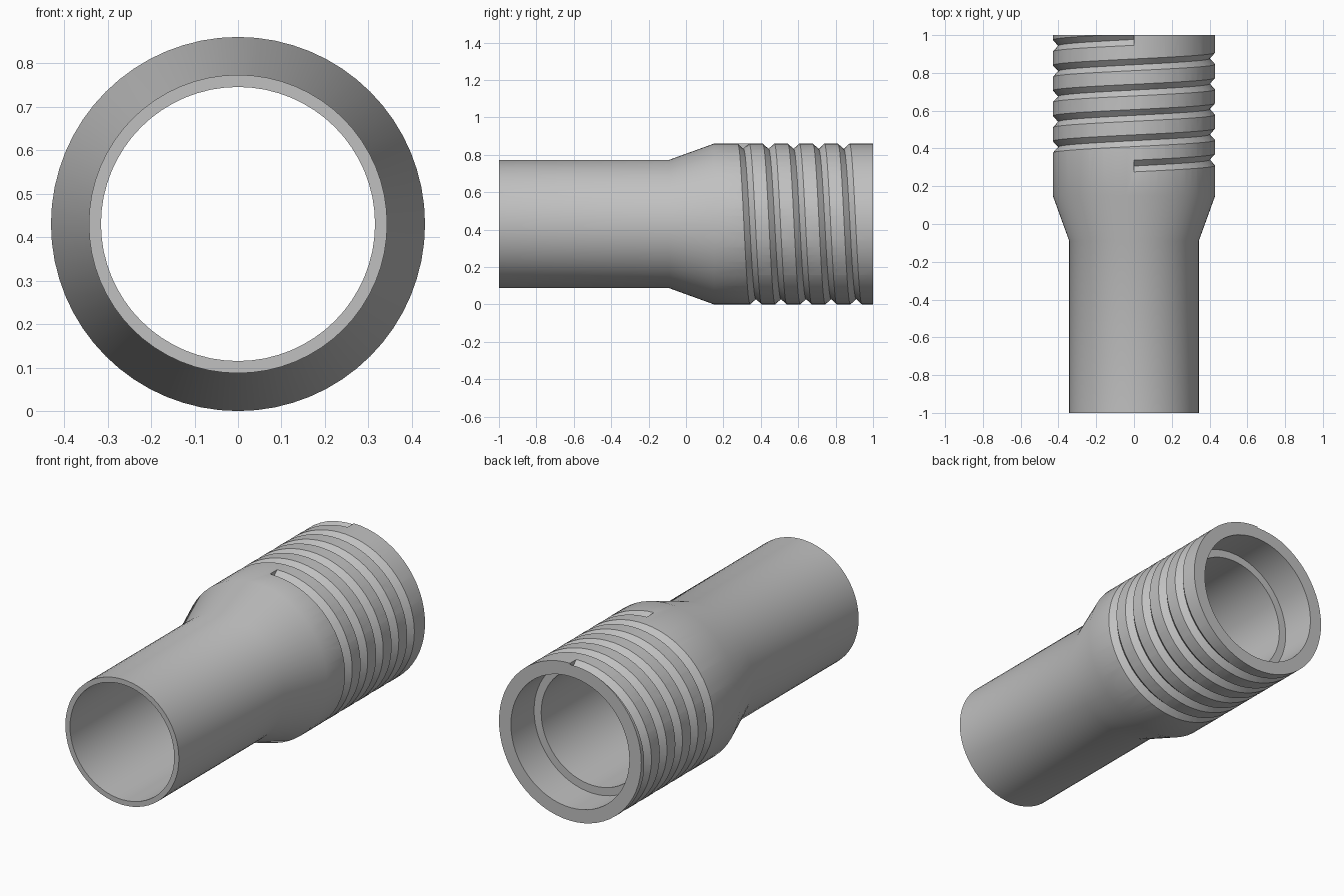
import bpy
import bmesh
from math import sin, cos, pi, radians

if "Cube" in bpy.data.objects:
    bpy.data.objects.remove(bpy.data.objects["Cube"], do_unlink=True)

SIDES = 64      # segments per turn
RADIUS = 0.43   # outer radius, also the axis height
TURNS = 5
PITCH = 0.134


def sweep(name, profile, turns=1, pitch=0.0):
    """Sweep a closed (radius, y) profile around the y axis, rising by pitch per turn."""
    bm = bmesh.new()
    count = SIDES * turns
    ring_total = count + 1 if pitch else count
    rings = []
    for i in range(ring_total):
        a = 2 * pi * i / SIDES
        rings.append([bm.verts.new((r * sin(a), y + pitch * i / SIDES, RADIUS + r * cos(a)))
                      for r, y in profile])
    n = len(profile)
    for i in range(count):
        here, there = rings[i], rings[(i + 1) % ring_total]
        for j in range(n):
            k = (j + 1) % n
            bm.faces.new((here[j], here[k], there[k], there[j]))
    if pitch:
        bm.faces.new(rings[0])
        bm.faces.new(rings[-1])
    bmesh.ops.recalc_face_normals(bm, faces=bm.faces)
    mesh = bpy.data.meshes.new(name)
    bm.to_mesh(mesh)
    bm.free()
    obj = bpy.data.objects.new(name, mesh)
    bpy.context.collection.objects.link(obj)
    return obj


# Plain grey material
grey = bpy.data.materials.new("grey")
grey.use_nodes = True
colour = (0.53, 0.53, 0.53, 1)
grey.diffuse_color = colour
grey.node_tree.nodes["Principled BSDF"].inputs["Base Color"].default_value = colour

# Hollow body: narrow pipe, flared collar, counterbored socket
body = sweep("threaded_pipe", [
    (0.315, -1), (0.343, -1), (0.343, -0.09), (RADIUS, 0.15), (RADIUS, 1),
    (0.358, 1), (0.358, 0.8), (0.315, 0.8)])
body.data.materials.append(grey)

# Helical V groove, starting and ending at the top
start = 0.307
cutter = sweep("groove_cutter", [
    (0.402, start), (0.45, start - 0.053), (0.45, start + 0.053)], TURNS, PITCH)
cutter.data.materials.append(grey)
cutter.hide_render = True

cut = body.modifiers.new("thread", 'BOOLEAN')
cut.operation = 'DIFFERENCE'
cut.solver = 'EXACT'
cut.object = cutter

bpy.ops.object.select_all(action='DESELECT')
body.select_set(True)
bpy.context.view_layer.objects.active = body
bpy.ops.object.modifier_apply(modifier=cut.name)
bpy.data.objects.remove(cutter, do_unlink=True)
bpy.ops.object.shade_smooth_by_angle(angle=radians(30))
